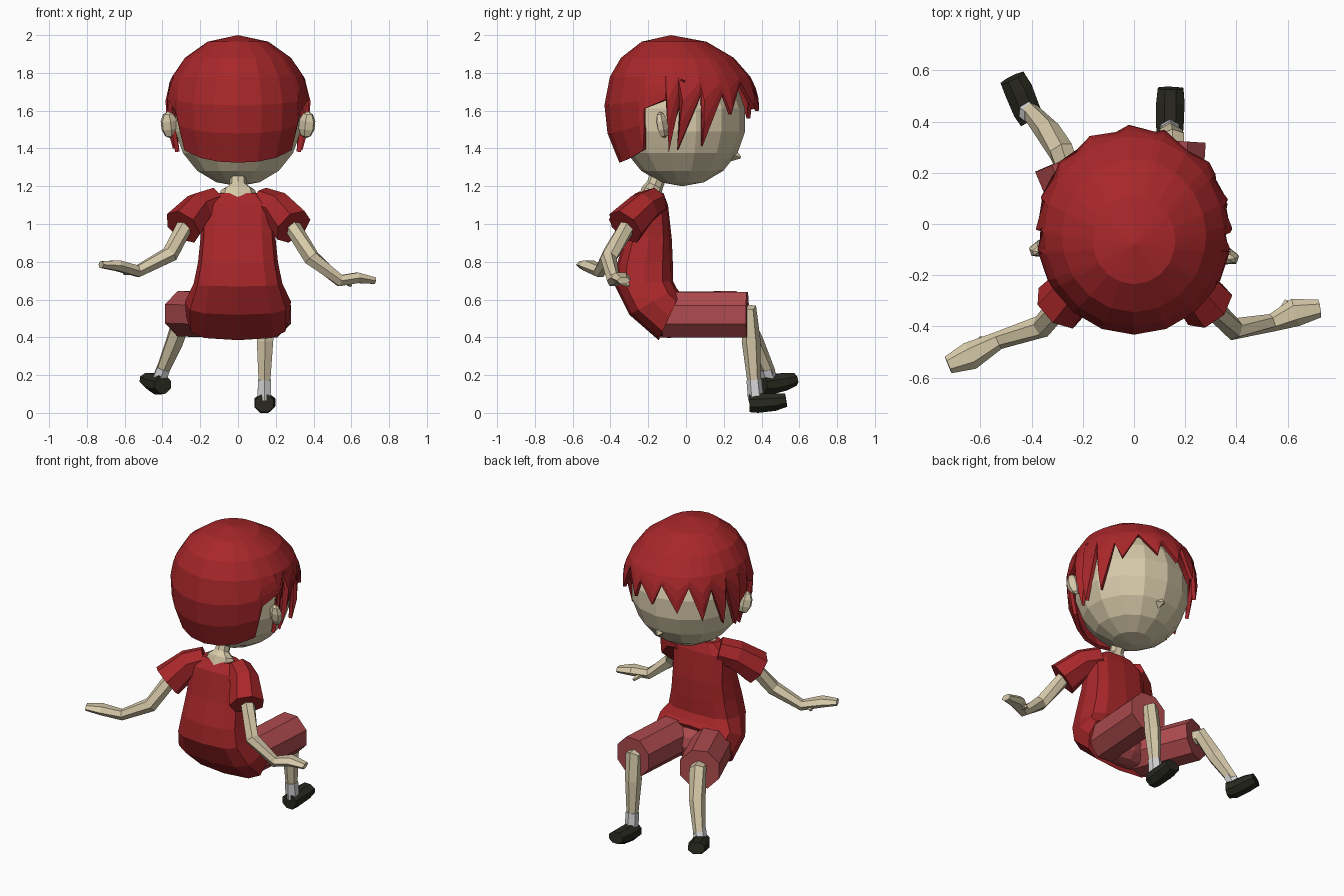
import bpy, bmesh, math
from mathutils import Vector

if "Cube" in bpy.data.objects:
    bpy.data.objects.remove(bpy.data.objects["Cube"])


def material(name, rgb):
    m = bpy.data.materials.new(name)
    m.diffuse_color = (*rgb, 1)
    m.use_nodes = True
    m.node_tree.nodes["Principled BSDF"].inputs["Base Color"].default_value = m.diffuse_color
    return m


RED = material("red", (0.39, 0.020, 0.023))
PINK = material("faded red", (0.42, 0.070, 0.076))
SKIN = material("skin", (0.68, 0.59, 0.40))
WHITE = material("white", (0.68, 0.68, 0.70))
DARK = material("dark olive", (0.022, 0.022, 0.014))


def finish(name, bm, mat):
    bmesh.ops.recalc_face_normals(bm, faces=bm.faces)
    me = bpy.data.meshes.new(name)
    bm.to_mesh(me)
    bm.free()
    me.materials.append(mat)
    ob = bpy.data.objects.new(name, me)
    bpy.context.collection.objects.link(ob)
    return ob


def loft(name, rings, mat):
    """Skin closed rings of equal size and cap both ends."""
    bm = bmesh.new()
    vs = [[bm.verts.new(p) for p in r] for r in rings]
    n = len(vs[0])
    for a, b in zip(vs, vs[1:]):
        for i in range(n):
            bm.faces.new((a[i], a[(i + 1) % n], b[(i + 1) % n], b[i]))
    bm.faces.new(vs[0])
    bm.faces.new(vs[-1])
    return finish(name, bm, mat)


def tube(name, pts, radii, mat, n=6, ref=(0, 0, 1), turn=0.0):
    """Limb along a path; radii are (side, up) or one number."""
    pts = [Vector(p) for p in pts]
    rings = []
    for i, p in enumerate(pts):
        d = Vector()
        if i > 0:
            d += (p - pts[i - 1]).normalized()
        if i < len(pts) - 1:
            d += (pts[i + 1] - p).normalized()
        d.normalize()
        side = d.cross(Vector(ref)).normalized()
        up = side.cross(d)
        r = radii[i] if isinstance(radii[i], tuple) else (radii[i], radii[i])
        angs = [turn + 2 * math.pi * k / n for k in range(n)]
        rings.append([p + side * r[0] * math.cos(a) + up * r[1] * math.sin(a) for a in angs])
    return loft(name, rings, mat)


def ball(name, loc, scale, mat, seg=8, rings=6, rot=(0, 0, 0)):
    bm = bmesh.new()
    bmesh.ops.create_uvsphere(bm, u_segments=seg, v_segments=rings, radius=1)
    ob = finish(name, bm, mat)
    ob.location, ob.scale, ob.rotation_euler = loc, scale, rot
    return ob


# Head, nose, ears and neck (the face looks towards +y)
ball("head", (0, -0.02, 1.55), (0.345, 0.338, 0.35), SKIN, 14, 9)
tube("nose", [(0.01, 0.22, 1.375), (0.01, 0.29, 1.352)], [0.055, 0.006], SKIN, 4)
for s, side in ((-1, "left"), (1, "right")):
    ball(side + "_ear", (s * 0.365, -0.11 - s * 0.015, 1.525), (0.048, 0.032, 0.073), SKIN,
         seg=6, rings=5, rot=(0.15, s * 0.15, s * -0.3))
tube("neck", [(0, -0.185, 1.12), (0, -0.18, 1.18), (0, -0.165, 1.205), (0, -0.12, 1.32)],
     [(0.115, 0.075), (0.09, 0.055), 0.045, 0.045], SKIN, 8, ref=(0, 1, 0))

# Hair: cap whose lower edge follows (degrees from the face, edge height);
# the locks sweep away from a parting at 36 degrees
NAPE = [(119, 1.61), (124, 1.39), (142, 1.35), (161, 1.33)]
LEFT = [(-103, 1.66), (-101, 1.38), (-89, 1.74), (-91, 1.40), (-73, 1.70), (-72, 1.45),
        (-58, 1.70), (-50, 1.50), (-37, 1.72), (-27, 1.56), (-11, 1.73), (-3, 1.60), (13, 1.72), (18, 1.61)]
RIGHT = [(35, 1.75), (50, 1.58), (57, 1.69), (73, 1.41), (75, 1.69), (94, 1.39),
         (87, 1.76), (101, 1.38), (102, 1.66)]
edge = [(-a, z) for a, z in reversed(NAPE)] + LEFT + RIGHT + NAPE + [(180, 1.325)]
base = sorted(a for a, _ in edge)


def hair_point(deg, z):
    h = (z - 1.62) / (0.38 if z > 1.62 else 0.50)
    r = math.sqrt(max(0, 1 - h * h))
    a = math.radians(deg)
    shift = -0.022 - 0.05 * max(h, 0) ** 2
    return (0.385 * r * math.sin(a), shift + 0.41 * r * math.cos(a), z)


bm = bmesh.new()
top = bm.verts.new((0, -0.08, 2.0))
rows = [[bm.verts.new(hair_point(a, z)) for a in base] for z in (1.965, 1.88, 1.78)]
for t in (0.33, 0.66, 1.0):
    rows.append([bm.verts.new(hair_point(b + (a - b) * t, 1.78 + (z - 1.78) * t))
                 for b, (a, z) in zip(base, edge)])
n = len(edge)
for i in range(n):
    j = (i + 1) % n
    bm.faces.new((top, rows[0][i], rows[0][j]))
    for a, b in zip(rows, rows[1:]):
        bm.faces.new((a[i], b[i], b[j], a[j]))
hair = finish("hair", bm, RED)
mod = hair.modifiers.new("thickness", 'SOLIDIFY')
mod.thickness = 0.022
mod.offset = -1

# Shirt body: rings as front (y, z), back (y, z), half width
shirt = [(-0.12, 1.165, -0.235, 1.165, 0.115), (-0.095, 1.10, -0.28, 1.11, 0.195),
         (-0.075, 0.92, -0.32, 0.94, 0.198), (-0.07, 0.80, -0.365, 0.79, 0.212),
         (-0.07, 0.70, -0.375, 0.67, 0.235), (-0.05, 0.66, -0.30, 0.52, 0.28),
         (-0.03, 0.635, -0.145, 0.385, 0.275)]
rings = []
for fy, fz, by, bz, hx in shirt:
    ring = []
    for k in range(12):
        a = 2 * math.pi * k / 12
        # squared ellipse
        c, s = (math.copysign(abs(v) ** 0.65, v) for v in (math.cos(a), math.sin(a)))
        ring.append((hx * c, (fy + by) / 2 + (fy - by) / 2 * s, (fz + bz) / 2 + (fz - bz) / 2 * s))
    rings.append(ring)
loft("shirt", rings, RED)

# Sleeves
for s, side in ((-1, "left"), (1, "right")):
    tube(side + "_sleeve", [(s * 0.12, -0.17, 1.115), (s * 0.205, -0.225, 1.085), (s * 0.292, -0.322, 0.985)],
         [0.082, 0.09, 0.108], RED, 7)

# Arms with flat hands, then thumbs
arms = {"left": [(-0.25, -0.27, 1.05), (-0.36, -0.40, 0.84), (-0.53, -0.455, 0.75),
                 (-0.64, -0.515, 0.78), (-0.725, -0.55, 0.785)],
        "right": [(0.25, -0.27, 1.05), (0.39, -0.41, 0.82), (0.54, -0.385, 0.70),
                  (0.63, -0.345, 0.715), (0.725, -0.33, 0.70)]}
for side, path in arms.items():
    tube(side + "_arm", path, [0.045, 0.045, 0.035, (0.055, 0.032), (0.035, 0.02)], SKIN, 6)
tube("left_thumb", [(-0.56, -0.47, 0.75), (-0.605, -0.445, 0.74)], [0.02, 0.01], SKIN, 5)
tube("right_thumb", [(0.57, -0.36, 0.70), (0.595, -0.30, 0.675)], [0.02, 0.01], SKIN, 5)

# Shorts
ball("shorts_seat", (0, -0.09, 0.51), (0.22, 0.11, 0.115), PINK, 10, 6)
shorts = {"left": [(-0.12, -0.12, 0.52), (-0.275, 0.25, 0.525)],
          "right": [(0.13, -0.12, 0.52), (0.16, 0.325, 0.52)]}
for side, path in shorts.items():
    tube(side + "_shorts_leg", path, [0.13, 0.13], PINK, 8, turn=math.pi / 8)

# Lower legs, socks and shoes
legs = {"left": [(-0.25, 0.20, 0.53), (-0.285, 0.285, 0.535), (-0.335, 0.36, 0.38), (-0.405, 0.44, 0.21)],
        "right": [(0.155, 0.25, 0.53), (0.15, 0.335, 0.53), (0.143, 0.345, 0.38), (0.14, 0.36, 0.17)]}
socks = {"left": [(-0.395, 0.425, 0.235), (-0.43, 0.455, 0.14)],
         "right": [(0.14, 0.36, 0.175), (0.14, 0.37, 0.07)]}
shoes = {"left": [(-0.398, 0.405, 0.15), (-0.42, 0.445, 0.15), (-0.45, 0.52, 0.165), (-0.475, 0.57, 0.178)],
         "right": [(0.14, 0.335, 0.05), (0.14, 0.38, 0.052), (0.142, 0.47, 0.057), (0.143, 0.53, 0.067)]}
for side in legs:
    tube(side + "_lower_leg", legs[side], [0.05, 0.052, 0.05, 0.036], SKIN, 6, ref=(1, 0, 0))
    tube(side + "_sock", socks[side], [0.040, 0.042], WHITE, 6, ref=(1, 0, 0))
    tube(side + "_shoe", shoes[side], [(0.053, 0.05), (0.058, 0.056), (0.06, 0.05), (0.054, 0.038)],
         DARK, 8, turn=math.pi / 8)
